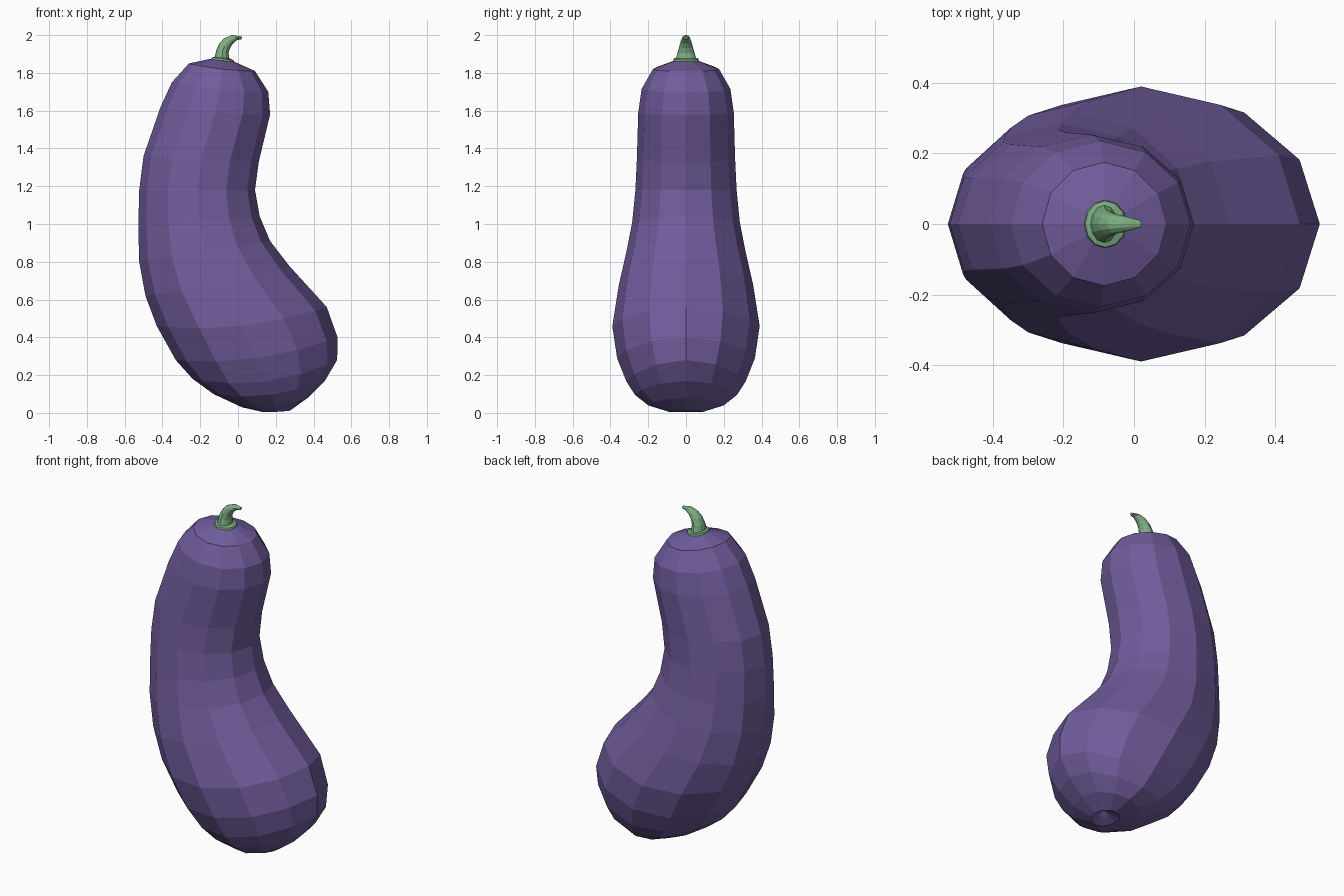
import bpy, bmesh, math
from mathutils import Vector

SIDES = 12


def material(name, rgb):
    m = bpy.data.materials.new(name)
    m.diffuse_color = (*rgb, 1)
    return m


def ring(bm, left, right, half, sag=0.0):
    """Ring spanning two points of the xz outline, half wide in y, sides lowered by sag."""
    a, b = Vector((left[0], 0, left[1])), Vector((right[0], 0, right[1]))
    verts = []
    for i in range(SIDES):
        t = 2 * math.pi * i / SIDES
        p = (a + b) / 2 + (b - a) / 2 * math.cos(t)
        p += Vector((0, half * math.sin(t), -sag * math.sin(t) ** 2))
        verts.append(bm.verts.new(p))
    return verts


def loft(name, rings, start, end, mat):
    """Skin the rings and close both ends with a fan to a point."""
    bm = bmesh.new()
    loops = [ring(bm, *r) for r in rings]
    for lo, hi in zip(loops, loops[1:]):
        for i in range(SIDES):
            j = (i + 1) % SIDES
            bm.faces.new((lo[i], lo[j], hi[j], hi[i]))
    for loop, point in ((loops[0], start), (loops[-1], end)):
        tip = bm.verts.new((point[0], 0, point[1]))
        for i in range(SIDES):
            bm.faces.new((loop[i], loop[(i + 1) % SIDES], tip))
    bmesh.ops.recalc_face_normals(bm, faces=bm.faces)
    mesh = bpy.data.meshes.new(name)
    bm.to_mesh(mesh)
    bm.free()
    mesh.materials.append(mat)
    obj = bpy.data.objects.new(name, mesh)
    bpy.context.collection.objects.link(obj)
    return obj


purple = material("aubergine purple", (0.163, 0.107, 0.33))
green = material("stem green", (0.205, 0.42, 0.224))

# Fruit: rings from the dimpled bottom up to the shoulder
loft("fruit", [
    ((0.18, 0.025), (0.25, 0.035), 0.035),
    ((0.13, 0.005), (0.275, 0.012), 0.09, 0.003),
    ((0.02, 0.03), (0.37, 0.08), 0.20, 0.015),
    ((-0.13, 0.10), (0.46, 0.17), 0.27, 0.04),
    ((-0.24, 0.18), (0.525, 0.28), 0.315, 0.065),
    ((-0.33, 0.28), (0.527, 0.40), 0.365, 0.05),
    ((-0.43, 0.46), (0.47, 0.56), 0.39, 0.05),
    ((-0.49, 0.62), (0.27, 0.78), 0.355, 0.02),
    ((-0.523, 0.80), (0.17, 0.91), 0.315),
    ((-0.528, 0.98), (0.115, 1.04), 0.285),
    ((-0.523, 1.18), (0.09, 1.18), 0.268),
    ((-0.50, 1.36), (0.11, 1.33), 0.26),
    ((-0.41, 1.62), (0.17, 1.58), 0.253, 0.01),
    ((-0.35, 1.75), (0.16, 1.70), 0.235, 0.01),
    ((-0.26, 1.85), (0.09, 1.81), 0.175, 0.01),
], (0.215, 0.05), (-0.083, 1.888), purple)

# Collar where the stem meets the fruit
loft("stem_collar", [
    ((-0.143, 1.872), (-0.020, 1.858), 0.068),
    ((-0.138, 1.882), (-0.024, 1.868), 0.066),
], (-0.083, 1.87), (-0.083, 1.892), green)

# Curved tapering stem
loft("stem", [
    ((-0.125, 1.875), (-0.045, 1.87), 0.055),
    ((-0.115, 1.92), (-0.05, 1.905), 0.043),
    ((-0.10, 1.955), (-0.043, 1.93), 0.035),
    ((-0.075, 1.982), (-0.027, 1.955), 0.028),
    ((-0.03, 2.0), (-0.005, 1.974), 0.02),
    ((0.02, 1.993), (0.018, 1.978), 0.01),
], (-0.085, 1.87), (0.02, 1.985), green)
